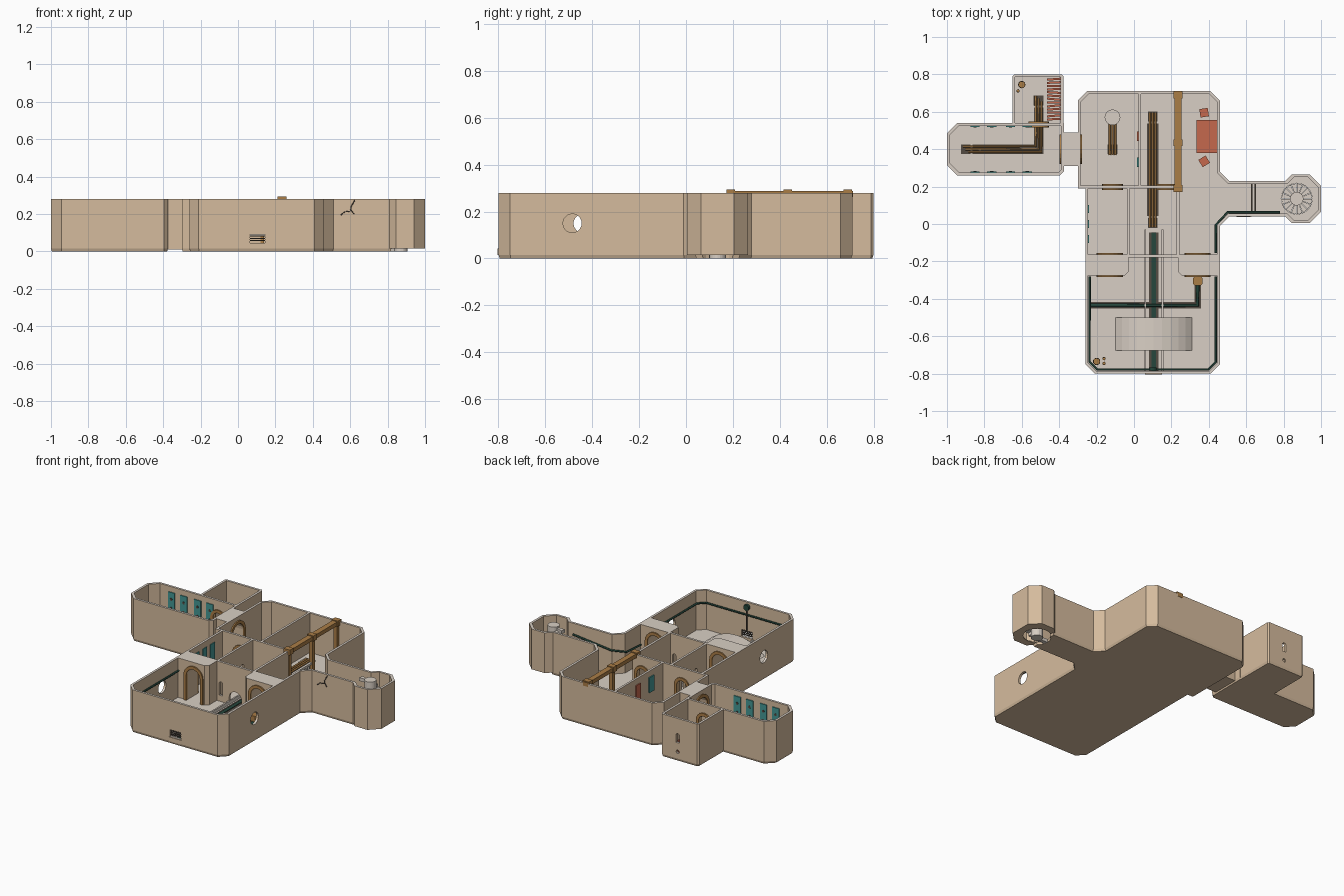
import bpy, bmesh, math, random
from mathutils import Matrix, Vector

if "Cube" in bpy.data.objects:
    bpy.data.objects.remove(bpy.data.objects["Cube"])
random.seed(4)

def mat(name, r, g, b):
    m = bpy.data.materials.new(name)
    m.diffuse_color = ((r / 255) ** 2.2, (g / 255) ** 2.2, (b / 255) ** 2.2, 1)
    m.use_nodes = True
    m.node_tree.nodes["Principled BSDF"].inputs["Base Color"].default_value = m.diffuse_color
    return m
TAN, STONE = mat("tan_wall", 212, 186, 156), mat("pale_stone", 216, 206, 195)
WOOD, RED = mat("wood", 168, 124, 72), mat("red", 196, 104, 78)
TEAL, GREEN = mat("teal", 70, 150, 146), mat("dark_green", 42, 72, 62)
DARK = mat("dark_metal", 84, 76, 68)

def obj(name, bm, m):
    bmesh.ops.recalc_face_normals(bm, faces=bm.faces)
    me = bpy.data.meshes.new(name)
    bm.to_mesh(me)
    bm.free()
    o = bpy.data.objects.new(name, me)
    bpy.context.collection.objects.link(o)
    if m:
        me.materials.append(m)
    return o

def prism(name, pts, a, b, m=None, axis="z", foot=0):
    """Extrude a 2D profile from a to b along an axis; foot makes a sloping base."""
    put = {"z": lambda u, v, w: (u, v, w), "y": lambda u, v, w: (u, w, v),
           "x": lambda u, v, w: (w, u, v)}[axis]
    bm = bmesh.new()
    f = bm.faces.new([bm.verts.new(put(u, v, a + foot)) for u, v in pts])
    ext = bmesh.ops.extrude_face_region(bm, geom=[f], use_keep_orig=True)
    d = Vector(put(0, 0, b - a - foot))
    bmesh.ops.translate(bm, vec=d, verts=[v for v in ext["geom"] if isinstance(v, bmesh.types.BMVert)])
    if foot:
        bmesh.ops.recalc_face_normals(bm, faces=bm.faces)
        bmesh.ops.inset_individual(bm, faces=[f], thickness=0.006)
        for v in f.verts:
            v.co.z = a
    return obj(name, bm, m)

def rect(x0, x1, y0, y1, c=(0, 0, 0, 0)):
    """Rectangle with chamfers: lower left, lower right, upper right, upper left."""
    p = [(x0, y0 + c[0]), (x0 + c[0], y0), (x1 - c[1], y0), (x1, y0 + c[1]),
         (x1, y1 - c[2]), (x1 - c[2], y1), (x0 + c[3], y1), (x0, y1 - c[3])]
    return [q for i, q in enumerate(p) if q != p[i - 1]]

def box(name, x0, x1, y0, y1, z0, z1, m):
    return prism(name, rect(x0, x1, y0, y1), z0, z1, m)

def ngon(cx, cy, r, n=20):
    return [(cx + r * math.cos(2 * math.pi * i / n), cy + r * math.sin(2 * math.pi * i / n)) for i in range(n)]

def arch(c, hw, top, base=0.02, n=10):
    arc = [(c + hw * math.cos(math.pi * i / n), top - hw + hw * math.sin(math.pi * i / n)) for i in range(n + 1)]
    return [(c + hw, base)] + arc + [(c - hw, base)]

def rod(name, pts, r, m):
    cu = bpy.data.curves.new(name, "CURVE")
    cu.dimensions, cu.bevel_depth, cu.bevel_resolution, cu.use_fill_caps = "3D", r, 1, True
    s = cu.splines.new("POLY")
    s.points.add(len(pts) - 1)
    for p, q in zip(s.points, pts):
        p.co = (*q, 1)
    cu.materials.append(m)
    o = bpy.data.objects.new(name, cu)
    bpy.context.collection.objects.link(o)

# Outer shell solids
F, H = 0.02, 0.28
main = [(-.26, -.75), (-.21, -.8), (.41, -.8), (.46, -.75), (.46, -.01), (.51, .04), (.82, .04), (.82, .23),
        (.51, .23), (.46, .28), (.46, .66), (.41, .71), (-.25, .71), (-.30, .66), (-.30, .19), (-.26, .19)]
shell = prism("castle_walls", main, 0, H, TAN, foot=0.015)
adds = [prism("add", rect(-1, -.375, .26, .54, (.055, .02, .0, .055)), 0, H, foot=0.015),
        prism("add", rect(-.65, -.377, .5, .8, (0, 0, .01, .01)), 0, H, foot=0.015),
        prism("add", rect(-.42, -.27, .31, .49), 0.01, H),
        prism("add", rect(.785, 1, .005, .265, (.06,) * 4), 0.015, H)]
# Room cutters
lower = [(-.245, -.742), (-.202, -.785), (.402, -.785), (.445, -.742), (.445, -.275), (.255, -.275), (.235, -.255),
         (.235, -.178), (-.03, -.178), (-.03, -.255), (-.05, -.275), (-.245, -.275)]
passage = [(.4, -.05), (.445, -.002), (.502, .055), (.83, .055), (.83, .215), (.502, .215), (.445, .272), (.4, .31)]
rooms = [lower, passage, rect(-.245, -.037, -.163, .19), rect(-.023, .228, -.163, .19),
         rect(.243, .445, -.163, .3), rect(-.285, .023, .205, .695, (0, 0, 0, .043)),
         rect(.037, .445, .205, .695, (0, 0, .043, 0)),
         rect(-.985, -.39, .275, .525, (.05, .015, 0, .05)), rect(-.635, -.392, .54, .785),
         rect(.8, .985, .02, .25, (.055,) * 4)]
cuts = [prism("cut", p, F, 0.5) for p in rooms]
cuts.append(prism("cut", ngon(.87, .135, .083), -.1, .1))
# Arched doorways (axis, centre, start, end, half width, top) with framed ends
doors = [("y", -.13, -.275, -.163, .05, .235), ("y", .34, -.275, -.163, .05, .235),
         ("x", .40, -.39, -.285, .058, .235), ("y", -.115, .19, .205, .035, .2),
         ("y", .175, .19, .205, .035, .2), ("y", -.51, .525, .54, .035, .2)]
for ax, c, a, b, hw, top in doors:
    cuts.append(prism("cut", arch(c, hw, top, F), a - .02, b + .02, axis=ax))
    u = arch(c, hw + .02, top + .02, F) + arch(c, hw, top, F)[::-1]
    prism("door_frame_front", u, a - .008, a + .004, WOOD, ax)
    prism("door_frame_back", u, b - .004, b + .008, WOOD, ax)
# Channel arch, round windows, slot windows and drain
cuts += [prism("cut", arch(.105, .045, .11, F), -.2, -.14, axis="y"),
         prism("cut", ngon(-.485, .15, .04), .4, .5, axis="x"),
         prism("cut", ngon(-.44, .15, .04), -.3, -.2, axis="x"),
         prism("cut", rect(.065, .145, .045, .09), -.85, -.75, axis="y"),
         prism("cut", arch(-.5, .013, .18, .12), .75, .85, axis="y"),
         prism("cut", ngon(-.5, .06, .012, 8), .75, .85, axis="y")]
for x in (.0, .2):
    cuts.append(prism("cut", arch(x, .013, .15, .06), -.2, -.14, axis="y"))
for y in (-.05, .08):
    cuts.append(prism("cut", arch(y, .015, .16, .06), -.06, 0, axis="x"))
for op, group in (("UNION", adds), ("DIFFERENCE", cuts)):
    for o in group:
        md = shell.modifiers.new(op, "BOOLEAN")
        md.operation, md.object, md.solver = op, o, "EXACT"
me = bpy.data.meshes.new_from_object(shell.evaluated_get(bpy.context.evaluated_depsgraph_get()))
shell.modifiers.clear()
shell.data = me
for o in adds + cuts:
    bpy.data.objects.remove(o)
me.materials.clear()
me.materials.append(TAN)
me.materials.append(STONE)
for p in me.polygons:
    p.material_index = 1 if p.normal.z > 0.7 else 0

# Roof beam with bands, posts and balustrade
box("roof_beam", .217, .253, .175, .712, .262, .288, WOOD)
for y in (.19, .435, .69):
    box("beam_band", .212, .258, y - .018, y + .018, .258, .294, WOOD)
    box("beam_post", .222, .248, y - .013, y + .013, F, .265, WOOD)
box("balustrade_rail", .227, .243, .2, .43, .1, .112, STONE)
for i in range(7):
    box("baluster", .229, .241, .225 + i * .028, .237 + i * .028, F, .1, STONE)

# Water channels
for x in (.055, .147):
    box("channel_rail", x, x + .01, -.785, -.03, F, F + .022, STONE)
box("channel_bed", .08, .13, -.785, -.045, F, F + .006, DARK)
box("channel_water", .093, .117, -.785, -.045, F, F + .01, GREEN)
box("cross_gutter", -.244, .357, -.452, -.418, F, F + .007, DARK)
box("cross_gutter_side", .323, .357, -.44, -.32, F, F + .007, DARK)
rod("cross_pipe", [(-.244, -.435, .03), (.34, -.435, .03), (.34, -.31, .03)], .01, GREEN)
prism("pump_box", rect(.315, .365, -.33, -.28, (.01,) * 4), F, .075, WOOD)
# Arched footbridge
cx, R, n = .105, .29, 10
arc = [(cx + R * math.sin(t), F + R * math.cos(t) - R * math.cos(.785))
       for t in [-.785 + 1.57 * i / n for i in range(n + 1)]]
prism("footbridge", arc + [(x, max(F, z - .022)) for x, z in arc[-2:0:-1]], -.675, -.5, STONE, "y")
# Drain grille, sill and valve
for z in (.055, .067, .079):
    box("drain_bar", .065, .145, -.796, -.788, z, z + .006, DARK)
box("drain_sill", .06, .15, -.804, -.79, .015, .043, TAN)
rod("valve_stem", [(.1, -.775, .1), (.1, -.775, .25)], .005, DARK)
prism("valve_wheel", ngon(.1, .25, .02, 12), -.783, -.767, GREEN, "y")
# Wall pipes
rod("room_pipe", [(.437, -.28, .2), (.437, -.738, .2), (.398, -.777, .2), (-.198, -.777, .2),
                  (-.237, -.738, .2), (-.237, -.28, .2)], .006, GREEN)
rod("passage_pipe", [(.78, .063, .21), (.5, .063, .18), (.437, -.005, .16), (.437, -.155, .15)], .006, GREEN)

# Floor troughs with pipe bundles
def end_plate(x, y):
    prism("trough_end", rect(x - .037, x + .037, y - .037, y + .037), F, F + .006, STONE)
    box("trough_grate", x - .026, x + .026, y - .026, y + .026, F, F + .009, DARK)
def bundle(pts):
    for k in (-.015, 0, .015):
        rod("floor_pipe", [(x + k, y - k if len(pts) > 2 else y, F + .01) for x, y in pts], .006, WOOD)
for x, y in ((.1, .575), (.1, .005), (-.115, .4), (-.9, .4), (-.51, .66)):
    end_plate(x, y)
box("trough_bed", .07, .13, .0, .58, F, F + .004, DARK)
box("trough_bed", -.155, -.075, .36, .61, F, F + .004, STONE)
box("trough_bed", -.9, -.485, .375, .425, F, F + .004, DARK)
box("trough_bed", -.535, -.485, .42, .66, F, F + .004, DARK)
bundle([(.1, -.015), (.1, .595)])
bundle([(-.115, .37), (-.115, .56)])
bundle([(-.9, .4), (-.51, .4), (-.51, .67)])
prism("well", ngon(-.115, .57, .042), F, .07, STONE)

# Spiral stair in the tower
N = 16
for i in range(N):
    a, b = [math.pi + 2 * math.pi * (i + k) / N for k in (.04, .96)]
    w = [(.87 + r * math.cos(t), .135 + r * math.sin(t)) for r, t in ((.025, a), (.082, a), (.082, b), (.025, b))]
    prism("spiral_step", w, i * .0165, i * .0165 + .022, STONE)
prism("stair_post", ngon(.87, .135, .036), 0, .278, STONE)
for x in (.625, .645):
    box("gate_sill", x, x + .008, .055, .215, F, F + .02, DARK)
rod("wall_crack", [(.625, .0395, .275), (.605, .0395, .24), (.6, .0395, .215), (.57, .0395, .212), (.55, .0395, .195)], .003, DARK)
rod("wall_crack_branch", [(.602, .0395, .225), (.62, .0395, .2)], .003, DARK)

# Banners
for x in (-.85, -.76, -.66, -.57):
    for y in (.2785, .5215):
        box("banner", x - .025, x + .025, y - .003, y + .003, .1, .245, TEAL)
        for z in (.14, .2):
            prism("banner_stud", ngon(x, z, .009, 8), y - .005, y + .005, DARK, "y")
for y, m in ((.33, TEAL), (.47, RED)):
    box("hall_banner", .016, .024, y - .025, y + .025, .14, .24, m)
for y in (-.08, 0, .08):
    box("side_banner", -.246, -.24, y - .022, y + .022, .1, .24, TEAL)

# Table, stools, red slats and barrels
box("red_table", .335, .444, .38, .555, .05, .068, RED)
for x in (.345, .42):
    for y in (.39, .53):
        box("table_leg", x, x + .014, y, y + .014, F, .052, WOOD)
for y, t in ((.595, .15), (.335, .55)):
    d = math.pi / 4 + t
    prism("stool", [(.375 + .032 * math.cos(d + k * math.pi / 2), y + .032 * math.sin(d + k * math.pi / 2))
                    for k in range(4)], F, .05, RED)
for i in range(13):
    y, s = .555 + i * .0178, random.uniform(-.004, .004)
    prism("red_slat", [(-.465, y + s), (-.394, y - s), (-.394, y - s + .011), (-.465, y + s + .011)], F, .05, RED)
for x, y, r in ((-.2, -.735, .018), (-.16, -.72, .008), (-.16, -.745, .008), (-.6, .745, .018), (-.62, .712, .008)):
    prism("barrel", ngon(x, y, r, 12), F, F + r * 2.5, WOOD)
    prism("barrel_hoop", ngon(x, y, r * 1.1, 12), F + r, F + r * 1.4, DARK)
